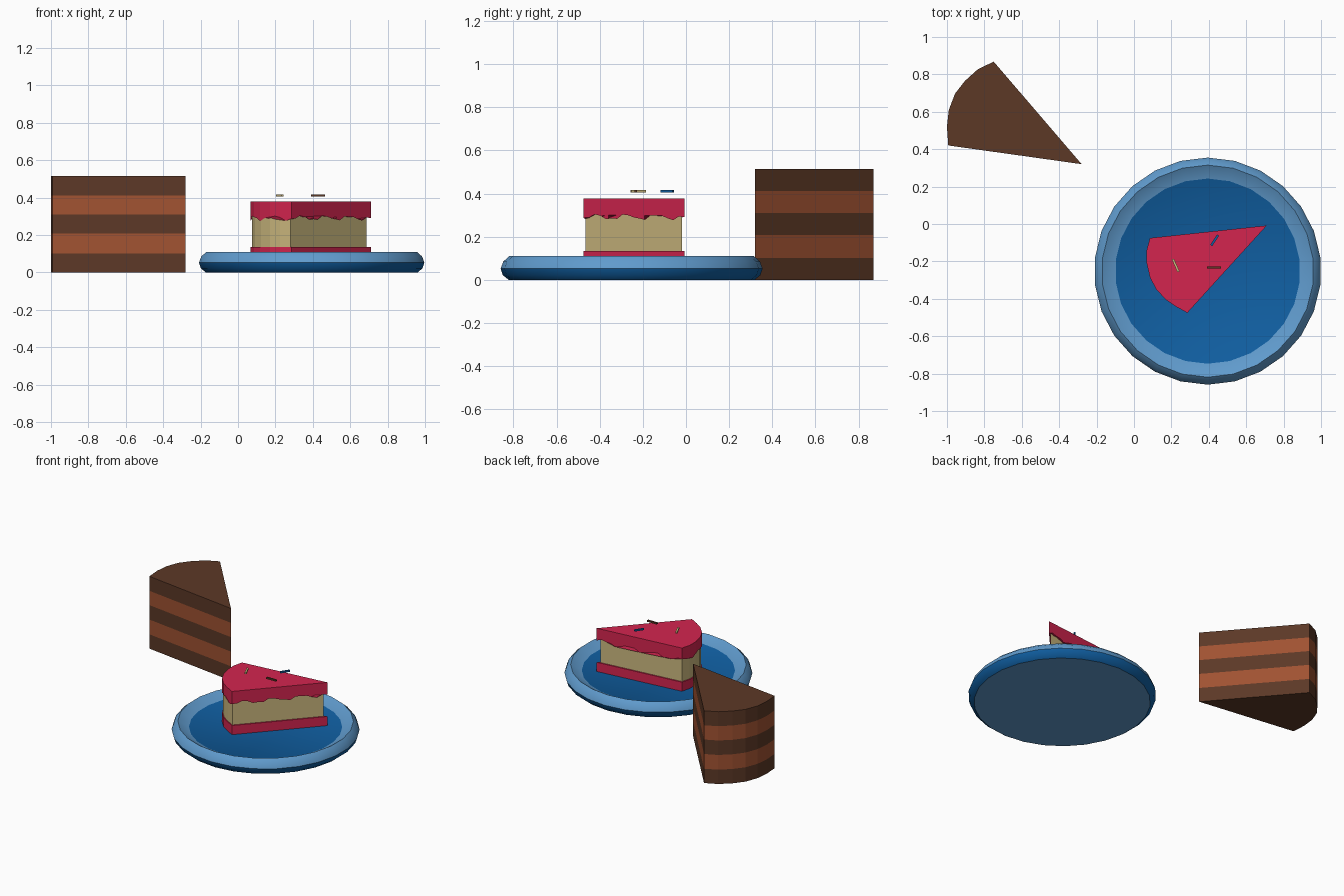
import bpy, bmesh, math
from mathutils import Vector

if "Cube" in bpy.data.objects:
    bpy.data.objects.remove(bpy.data.objects["Cube"])


def material(name, r, g, b):
    lin = lambda c: (c / 255 / 12.92) if c < 11 else ((c / 255 + 0.055) / 1.055) ** 2.4
    m = bpy.data.materials.new(name)
    m.diffuse_color = (lin(r), lin(g), lin(b), 1)
    m.use_nodes = True
    m.node_tree.nodes["Principled BSDF"].inputs["Base Color"].default_value = m.diffuse_color
    return m


dark_choc = material("dark chocolate", 92, 56, 38)
light_choc = material("light chocolate", 160, 82, 50)
crimson = material("crimson icing", 212, 37, 79)
cream = material("cream sponge", 203, 184, 126)
deep_blue = material("deep blue glaze", 16, 95, 162)
pale_blue = material("pale blue glaze", 96, 155, 205)


def finish(name, bm, mats, smooth=False):
    bmesh.ops.recalc_face_normals(bm, faces=bm.faces[:])
    me = bpy.data.meshes.new(name)
    bm.to_mesh(me)
    bm.free()
    for m in mats:
        me.materials.append(m)
    ob = bpy.data.objects.new(name, me)
    bpy.context.collection.objects.link(ob)
    if smooth:
        bpy.ops.object.select_all(action='DESELECT')
        ob.select_set(True)
        bpy.context.view_layer.objects.active = ob
        bpy.ops.object.shade_smooth_by_angle(angle=math.radians(35))
    return ob


def loft(name, rings, mats, bands, caps, smooth=False):
    """Skin a stack of equal-count rings; bands/caps hold material indices."""
    bm = bmesh.new()
    vs = [[bm.verts.new(p) for p in ring] for ring in rings]
    n = len(rings[0])
    for k, idx in enumerate(bands):
        for i in range(n):
            j = (i + 1) % n
            bm.faces.new((vs[k][i], vs[k][j], vs[k + 1][j], vs[k + 1][i])).material_index = idx
    bm.faces.new(vs[0][::-1]).material_index = caps[0]
    bm.faces.new(vs[-1]).material_index = caps[1]
    return finish(name, bm, mats, smooth)


def level(outline, z):
    return [(x, y, z) for x, y in outline]


def shrink(outline, s):
    c = sum((Vector(p) for p in outline), Vector((0, 0))) / len(outline)
    return [tuple(c + (Vector(p) - c) * s) for p in outline]


def resample(outline, step):
    out = []
    for a, b in zip(outline, outline[1:] + outline[:1]):
        a, b = Vector(a), Vector(b)
        n = max(1, round((b - a).length / step))
        out += [tuple(a.lerp(b, i / n)) for i in range(n)]
    return out


# Plate: revolved profile of (radius, height)
profile = [(0.57, 0), (0.597, 0.022), (0.607, 0.052), (0.595, 0.085),
           (0.567, 0.11), (0.495, 0.07)]
SIDES = 26
rings = [[(0.394 + r * math.sin(2 * math.pi * i / SIDES),
           -0.252 + r * math.cos(2 * math.pi * i / SIDES), z)
          for i in range(SIDES)] for r, z in profile]
loft("plate", rings, [deep_blue, pale_blue], [0, 0, 1, 1, 1], (1, 0), True)

# Layered chocolate slice
wedge = [(-0.28, 0.32), (-0.75, 0.868), (-0.834, 0.828), (-0.904, 0.765),
         (-0.957, 0.697), (-0.99, 0.61), (-1.0, 0.52), (-0.993, 0.42)]
heights = [0, 0.102, 0.207, 0.31, 0.412, 0.515]
loft("chocolate_slice", [level(wedge, z) for z in heights],
     [dark_choc, light_choc], [0, 1, 0, 1, 0], (0, 0))

# Iced slice on the plate: base, sponge and dripping icing
slice_ = [(0.71, -0.008), (0.085, -0.075), (0.068, -0.14), (0.068, -0.21),
          (0.085, -0.285), (0.118, -0.348), (0.17, -0.405), (0.225, -0.442), (0.285, -0.475)]
loft("slice_base", [level(slice_, 0.068), level(slice_, 0.135)], [crimson], [0], (0, 0))
sponge = shrink(slice_, 0.955)
loft("slice_sponge", [level(sponge, 0.13), level(sponge, 0.31)], [cream], [0], (0, 0))
edge = resample(slice_, 0.035)
drips = [(x, y, 0.291 + 0.011 * math.sin(i * 1.15) + 0.005 * math.sin(i * 2.6))
         for i, (x, y) in enumerate(edge)]
loft("slice_icing", [drips, level(edge, 0.378)], [crimson], [0], (0, 0))

# Sprinkles hovering just above the icing
for name, a, b, mat in [("brown_sprinkle", (0.39, -0.233), (0.466, -0.233), dark_choc),
                        ("cream_sprinkle", (0.208, -0.188), (0.238, -0.255), cream),
                        ("blue_sprinkle", (0.413, -0.115), (0.449, -0.06), deep_blue)]:
    a, b = Vector(a), Vector(b)
    d = (b - a).normalized() * 0.006
    s = Vector((-d.y, d.x))
    outline = [tuple(p) for p in (a + s, a - s, b - s, b + s)]
    loft(name, [level(outline, 0.406), level(outline, 0.417)], [mat], [0], (0, 0))
